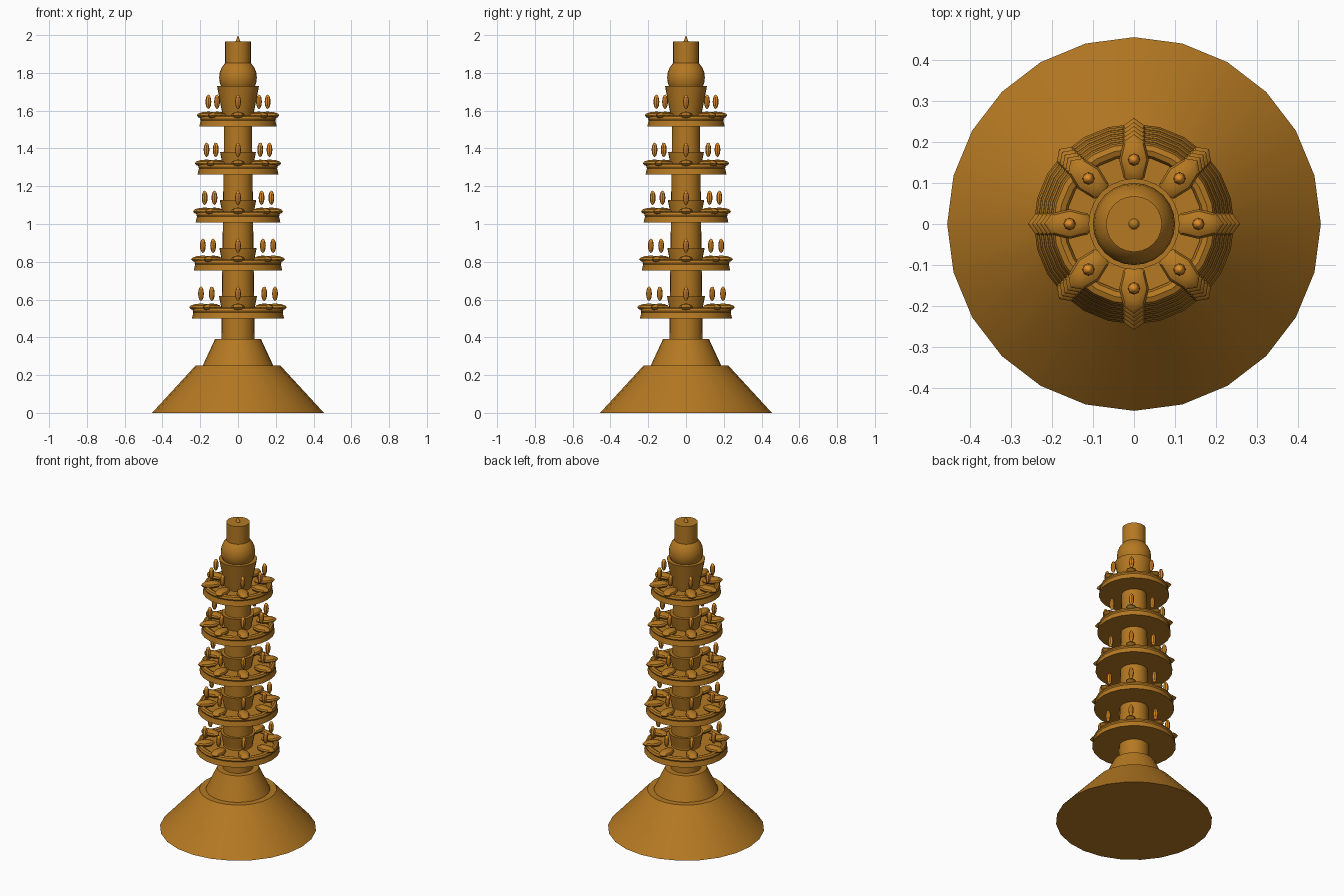
import bpy, math

if "Cube" in bpy.data.objects:
    bpy.data.objects.remove(bpy.data.objects["Cube"])

def material(name, color):
    m = bpy.data.materials.new(name)
    m.diffuse_color = color
    m.use_nodes = True
    m.node_tree.nodes["Principled BSDF"].inputs["Base Color"].default_value = m.diffuse_color
    return m

BRASS = material("brass", (0.46, 0.19, 0.016, 1))
FLAME = material("flame_orange", (0.75, 0.27, 0.02, 1))

def finish(name, mat):
    o = bpy.context.object
    o.name = name
    o.data.materials.append(mat)
    bpy.ops.object.transform_apply(location=False, rotation=False, scale=True)
    bpy.ops.object.shade_smooth_by_angle(angle=math.radians(35))
    return o

def cone(name, r1, r2, z1, z2, sides=24):
    bpy.ops.mesh.primitive_cone_add(vertices=sides, radius1=r1, radius2=r2,
                                    depth=z2 - z1, location=(0, 0, (z1 + z2) / 2))
    return finish(name, BRASS)

def ball(name, loc, scale, mat, turn=0, segs=12, rings=8):
    bpy.ops.mesh.primitive_uv_sphere_add(segments=segs, ring_count=rings, radius=1,
                                         location=loc, rotation=(0, 0, turn))
    bpy.context.object.scale = scale
    return finish(name, mat)

# stepped base and tapering column
cone("base", 0.455, 0.225, 0, 0.25)
cone("base_step", 0.187, 0.122, 0.25, 0.39)
cone("column", 0.088, 0.072, 0.38, 1.66)

# five tiers: tray, rim, collar and eight petal lamps with flames
for i in range(5):
    z = 0.5 + 0.254 * i
    lamp_r = 0.196 - 0.0098 * i
    tray_r = lamp_r + 0.048
    cone(f"tray_{i}", tray_r, tray_r - 0.008, z, z + 0.035)
    bpy.ops.mesh.primitive_torus_add(major_segments=24, minor_segments=8,
                                     major_radius=tray_r - 0.022, minor_radius=0.018,
                                     location=(0, 0, z + 0.04))
    finish(f"tray_rim_{i}", BRASS)
    cone(f"collar_{i}", 0.083 - 0.002 * i, 0.101 - 0.002 * i, z + 0.03, z + 0.12)
    for k in range(8):
        a = k * math.pi / 4
        x, y = lamp_r * math.cos(a), lamp_r * math.sin(a)
        ball(f"petal_{i}_{k}", (x, y, z + 0.059), (0.062, 0.036, 0.02), BRASS, a, 8, 6)
        ball(f"flame_{i}_{k}", (x, y, z + 0.131), (0.0155, 0.0155, 0.038), FLAME, a, 8, 6)

# top cup, bulb, neck and finial
cone("top_cup", 0.08, 0.111, 1.57, 1.73)
ball("bulb", (0, 0, 1.775), (0.1, 0.1, 0.105), BRASS, 0, 24, 12)
cone("neck", 0.068, 0.068, 1.80, 1.965)
cone("finial", 0.015, 0, 1.96, 2.0, 12)
